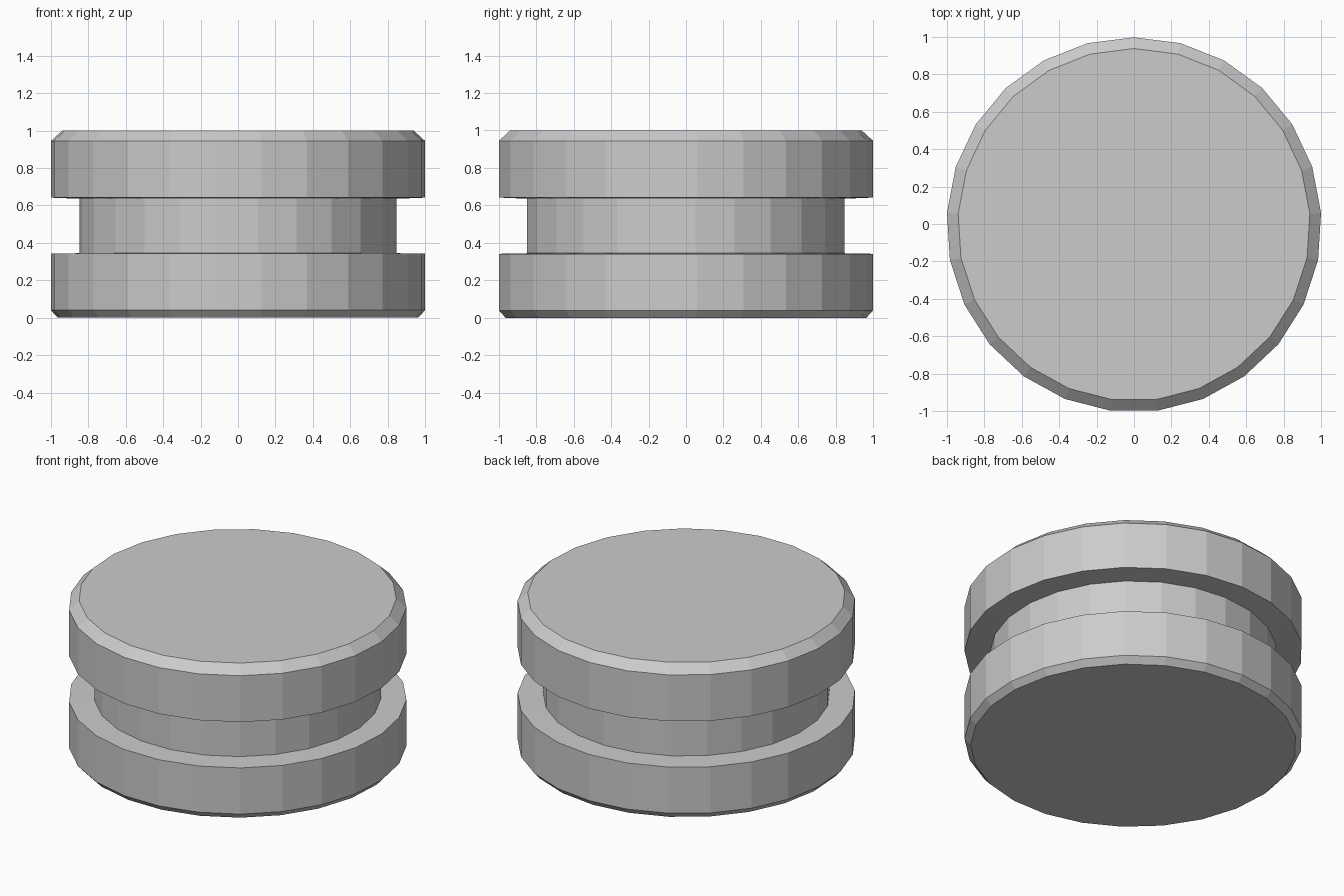
import bpy
import bmesh
import math

cube = bpy.data.objects.get("Cube")
if cube:
    bpy.data.objects.remove(cube)

SIDES = 25
CENTRE_Y = -0.004

# Plain grey finish
grey = bpy.data.materials.new("grey")
grey.use_nodes = True
colour = (0.6, 0.6, 0.6, 1)
grey.diffuse_color = colour
grey.node_tree.nodes["Principled BSDF"].inputs["Base Color"].default_value = colour

# Radius and height, from the bottom chamfer up to the top chamfer
profile = [(0.966, 0), (1.002, 0.04), (1.002, 0.342), (0.85, 0.345),
           (0.85, 0.636), (1.002, 0.642), (1.002, 0.945), (0.942, 1)]


def lathe(name, points, sides):
    """Turn a profile into a closed faceted solid, one corner facing +y."""
    bm = bmesh.new()
    rings = []
    for radius, z in points:
        angles = [math.pi / 2 + math.tau * i / sides for i in range(sides)]
        rings.append([bm.verts.new((radius * math.cos(a),
                                    radius * math.sin(a) + CENTRE_Y, z))
                      for a in angles])
    for low, high in zip(rings, rings[1:]):
        for i in range(sides):
            j = (i + 1) % sides
            bm.faces.new((low[i], low[j], high[j], high[i]))
    bm.faces.new(rings[0][::-1])
    bm.faces.new(rings[-1])
    mesh = bpy.data.meshes.new(name)
    bm.to_mesh(mesh)
    bm.free()
    mesh.materials.append(grey)
    obj = bpy.data.objects.new(name, mesh)
    bpy.context.collection.objects.link(obj)
    return obj


# Grooved disc with chamfered rims
lathe("grooved_wheel", profile, SIDES)
